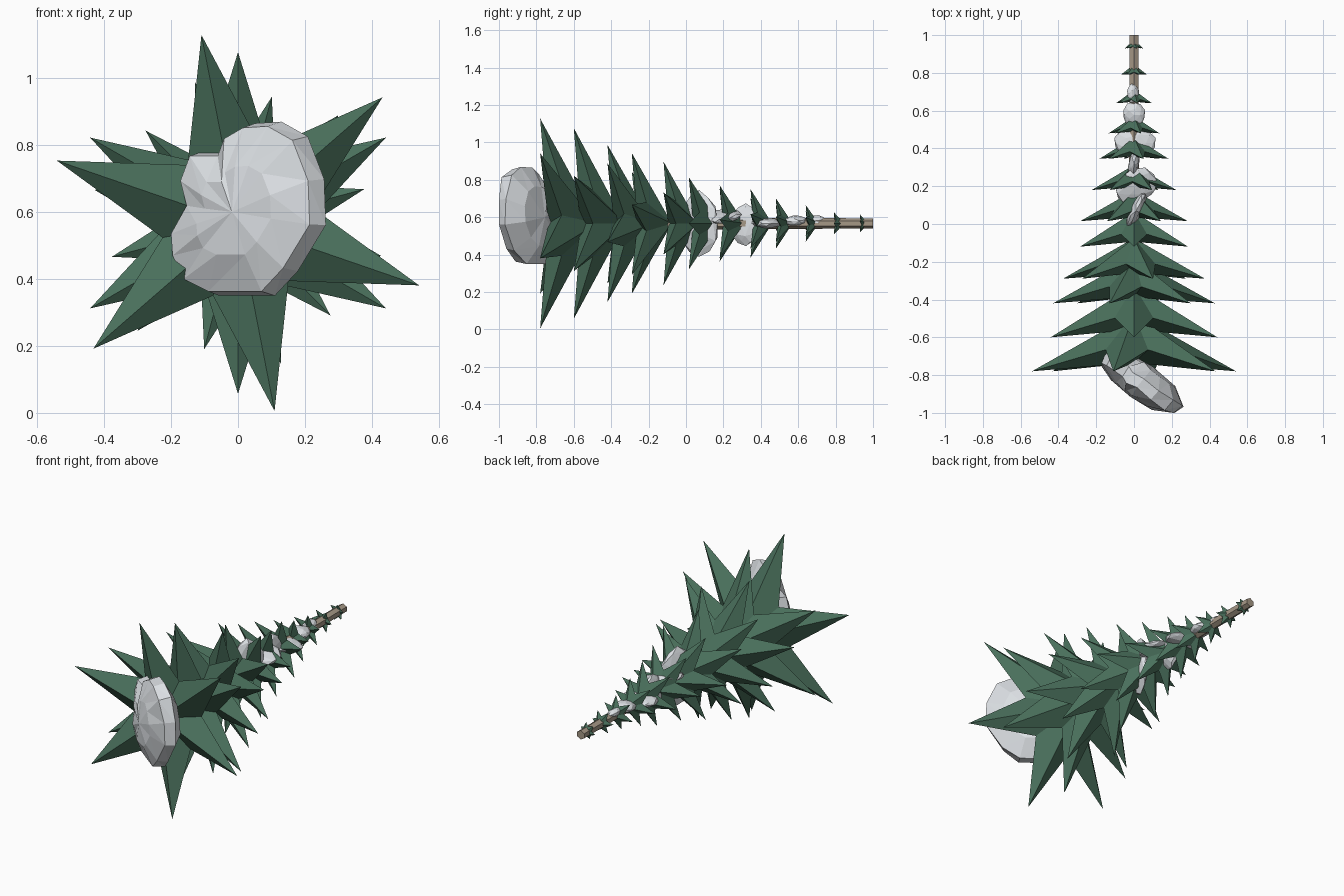
import bpy
import bmesh
import math
import random
from mathutils import Vector, Matrix, Euler

random.seed(4)
if "Cube" in bpy.data.objects:
    bpy.data.objects.remove(bpy.data.objects["Cube"])

AXIS_Z = 0.567  # height of the lying trunk's centre line


def make_material(name, rgb):
    mat = bpy.data.materials.new(name)
    mat.use_nodes = True
    mat.diffuse_color = (*rgb, 1)
    bsdf = mat.node_tree.nodes["Principled BSDF"]
    bsdf.inputs["Base Color"].default_value = (*rgb, 1)
    bsdf.inputs["Roughness"].default_value = 0.9
    return mat


GREEN = make_material("fir green", (0.068, 0.162, 0.107))
SNOW = make_material("snow white", (0.72, 0.75, 0.78))
BARK = make_material("bark brown", (0.38, 0.315, 0.24))


def finish(name, bm, mat):
    bmesh.ops.recalc_face_normals(bm, faces=bm.faces)
    mesh = bpy.data.meshes.new(name)
    bm.to_mesh(mesh)
    bm.free()
    mesh.materials.append(mat)
    obj = bpy.data.objects.new(name, mesh)
    bpy.context.collection.objects.link(obj)
    return obj


def branch_star(name, tip_y, radius, turn):
    """Six drooping spikes, ridged above and below."""
    bm = bmesh.new()
    apex = bm.verts.new((0, tip_y + 0.5 * radius + 0.02, AXIS_Z))
    hub = bm.verts.new((0, tip_y + 0.08 * radius, AXIS_Z))
    rim = []
    for i in range(12):
        angle = math.radians(turn + 30 * i)
        reach, lift = (0.38 * radius + 0.012, 0.2 * radius) if i % 2 else (radius, 0)
        rim.append(bm.verts.new((reach * math.cos(angle), tip_y + lift,
                                 AXIS_Z + reach * math.sin(angle))))
    for a, b in zip(rim, rim[1:] + rim[:1]):
        bm.faces.new((a, b, apex))
        bm.faces.new((b, a, hub))
    finish(name, bm, GREEN)


# Branch tiers: tip position along the trunk, radius, turn in degrees
tiers = [(-0.78, 0.572, 41), (-0.6, 0.51, 30), (-0.42, 0.44, 47),
         (-0.29, 0.39, 15), (-0.12, 0.33, 30), (0.015, 0.285, 0),
         (0.18, 0.225, 5), (0.345, 0.19, 15), (0.48, 0.14, 15),
         (0.64, 0.1, 20), (0.79, 0.07, 0), (0.93, 0.05, 15)]
for number, tier in enumerate(tiers, 1):
    branch_star(f"branch_tier_{number}", *tier)

# Six-sided trunk, slightly tapered, lying along y
bm = bmesh.new()
bmesh.ops.create_cone(bm, cap_ends=True, segments=6, radius1=0.036,
                      radius2=0.027, depth=1.74)
bm.transform(Matrix.Translation((0, 0.13, AXIS_Z)) @
             Matrix.Rotation(-math.pi / 2, 4, "X"))
finish("trunk", bm, BARK)

# Slanted faceted snow mound at the foot
outline = [(-0.04, 0.78), (-0.13, 0.78), (-0.16, 0.70), (-0.14, 0.62),
           (-0.19, 0.53), (-0.185, 0.46), (-0.15, 0.385), (-0.07, 0.345),
           (0.1, 0.345), (0.17, 0.42), (0.255, 0.56), (0.25, 0.7),
           (0.2, 0.83), (0.12, 0.875), (0.04, 0.87), (-0.02, 0.835)]
normal = Vector((-0.58, -0.81, 0))
middle = Vector((0.04, -0.835, 0.6))
bm = bmesh.new()
rings = []
for scale, offset in [(0.6, -0.085), (0.98, -0.02), (0.93, 0.045), (0.5, 0.085)]:
    ring = []
    for x, z in outline:
        base = Vector((x, middle.y - 0.72 * (x - middle.x), z))
        p = middle + (base - middle) * scale + normal * offset
        p.y = max(p.y + random.uniform(-0.012, 0.012), -1)
        ring.append(bm.verts.new(p))
    rings.append(ring)
for low, high in zip(rings, rings[1:]):
    for i in range(len(low)):
        j = (i + 1) % len(low)
        bm.faces.new((low[i], low[j], high[j]))
        bm.faces.new((low[i], high[j], high[i]))
for ring, offset in ((rings[0], -0.1), (rings[-1], 0.1)):
    centre = bm.verts.new(middle + normal * offset)
    for a, b in zip(ring, ring[1:] + ring[:1]):
        bm.faces.new((a, b, centre))
finish("snow_mound", bm, SNOW)


def snow_clump(name, centre, radii, tilt):
    bm = bmesh.new()
    bmesh.ops.create_icosphere(bm, subdivisions=2, radius=1)
    for v in bm.verts:
        v.co *= random.uniform(0.9, 1.05)
    turn = Euler([math.radians(a) for a in tilt]).to_matrix().to_4x4()
    bm.transform(Matrix.Translation(centre) @ turn @ Matrix.Diagonal((*radii, 1)))
    finish(name, bm, SNOW)


# Flattened clumps caught among the upper branches
clumps = [((0.01, 0.07, 0.57), (0.035, 0.12, 0.175), (0, 0, -25)),
          ((0.01, 0.2, 0.605), (0.125, 0.095, 0.028), (15, 10, 20)),
          ((0, 0.32, 0.56), (0.03, 0.085, 0.11), (0, 0, -10)),
          ((0.005, 0.43, 0.568), (0.118, 0.085, 0.028), (0, 0, 0)),
          ((0, 0.58, 0.58), (0.06, 0.07, 0.03), (5, 0, 0)),
          ((-0.005, 0.69, 0.585), (0.035, 0.055, 0.024), (0, 25, 0))]
for number, clump in enumerate(clumps, 1):
    snow_clump(f"snow_clump_{number}", *clump)
